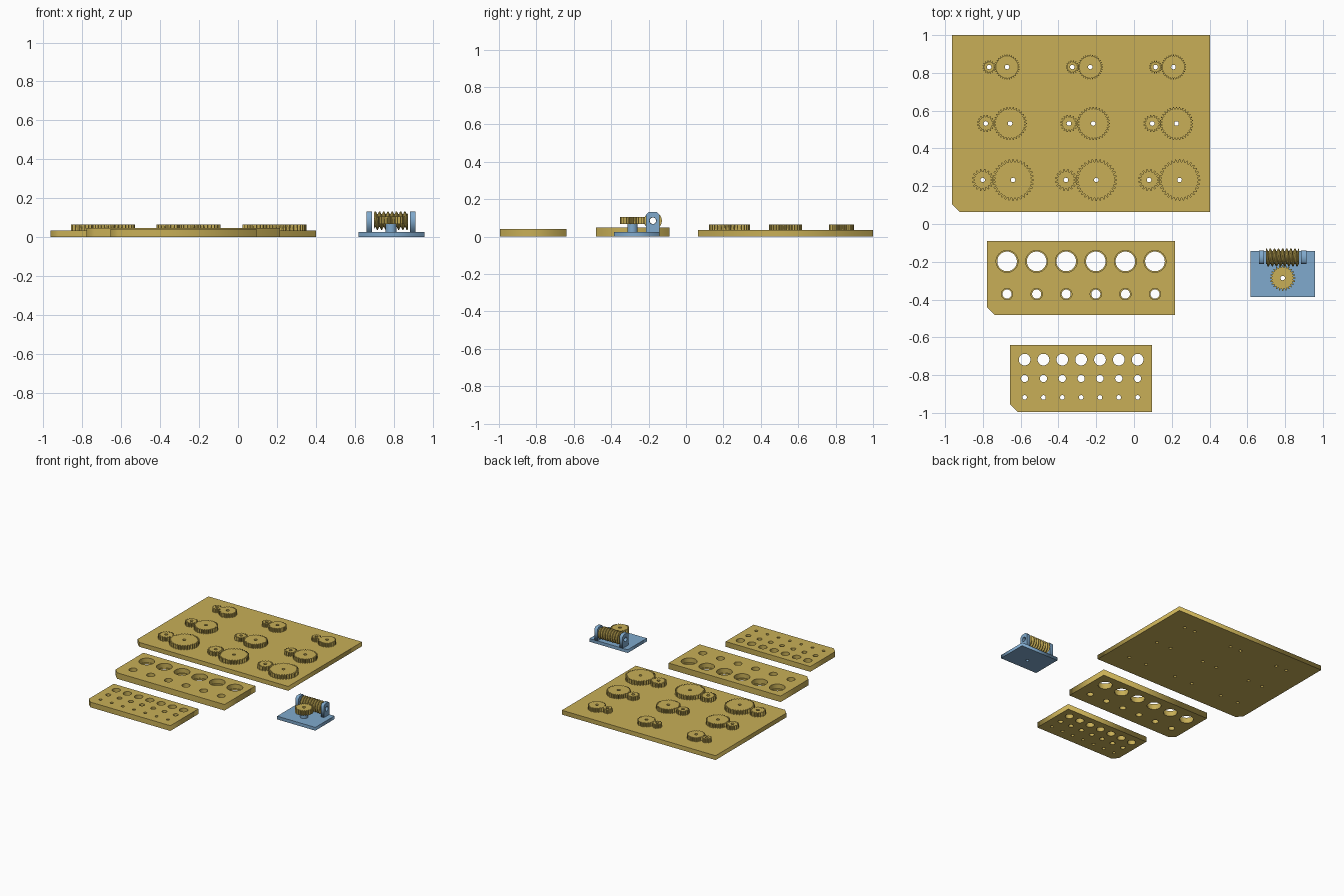
import bpy, bmesh, math
from mathutils import Matrix

if "Cube" in bpy.data.objects:
    bpy.data.objects.remove(bpy.data.objects["Cube"])

TAU = 2 * math.pi


def material(name, rgb):
    m = bpy.data.materials.new(name)
    m.diffuse_color = (*rgb, 1)
    m.use_nodes = True
    m.node_tree.nodes["Principled BSDF"].inputs["Base Color"].default_value = m.diffuse_color
    return m


GOLD = material("gold plastic", (0.58, 0.43, 0.095))
BLUE = material("blue plastic", (0.215, 0.40, 0.61))


def circle(x, y, r, n=32):
    return [(x + r * math.cos(TAU * i / n), y + r * math.sin(TAU * i / n)) for i in range(n)]


def plate_outline(x0, x1, y0, y1, c=0.04):
    return [(x0 + c, y0), (x1, y0), (x1, y1), (x0, y1), (x0, y0 + c)]


def gear_outline(x, y, m, teeth, phase=0.0):
    """Toothed outline from module and tooth count; phase is in tooth pitches."""
    rp = m * teeth / 2
    pts = []
    for i in range(teeth):
        for off, dr in ((-.36, -1.2), (-.25, 0), (-.13, 1), (.13, 1), (.25, 0), (.36, -1.2)):
            a = TAU * (i + off + phase) / teeth
            r = rp + dr * m
            pts.append((x + r * math.cos(a), y + r * math.sin(a)))
    return pts


def prism(name, loops, z0, z1, mat, matrix=Matrix()):
    """Extrude an outline with holes between two heights."""
    cu = bpy.data.curves.new(name, 'CURVE')
    cu.dimensions = '2D'
    cu.fill_mode = 'BOTH'
    cu.extrude = (z1 - z0) / 2
    for loop in loops:
        s = cu.splines.new('POLY')
        s.points.add(len(loop) - 1)
        for p, (x, y) in zip(s.points, loop):
            p.co = (x, y, 0, 1)
        s.use_cyclic_u = True
    ob = bpy.data.objects.new(name, cu)
    bpy.context.collection.objects.link(ob)
    bpy.ops.object.select_all(action='DESELECT')
    ob.select_set(True)
    bpy.context.view_layer.objects.active = ob
    bpy.ops.object.convert(target='MESH')
    ob = bpy.context.view_layer.objects.active
    bm = bmesh.new()
    bm.from_mesh(ob.data)
    bmesh.ops.remove_doubles(bm, verts=bm.verts, dist=1e-5)
    bmesh.ops.translate(bm, verts=bm.verts, vec=(0, 0, (z0 + z1) / 2))
    bmesh.ops.transform(bm, verts=bm.verts, matrix=matrix)
    bmesh.ops.recalc_face_normals(bm, faces=bm.faces)
    bm.to_mesh(ob.data)
    bm.free()
    ob.data.materials.clear()
    ob.data.materials.append(mat)
    return ob


# Gear plate: three rows of meshing pairs, each row with a larger module
PLATE_TOP, GEAR_TOP, BORE = 0.035, 0.066, 0.012
rows = [(0.831, 0.0039, -0.672, 0.095),
        (0.532, 0.0052, -0.656, 0.129),
        (0.233, 0.0065, -0.640, 0.161)]
bores = []
for y, m, x_first, dist in rows:
    for col in range(3):
        x = x_first + 0.4405 * col
        for name, gx, teeth, phase in (("large_gear", x, 32, 0), ("small_gear", x - dist, 16, 0.5)):
            bore = circle(gx, y, BORE, 20)
            bores.append(bore)
            prism(name, [gear_outline(gx, y, m, teeth, phase), bore], PLATE_TOP, GEAR_TOP, GOLD)
prism("gear_plate", [plate_outline(-0.963, 0.402, 0.063, 1.0)] + bores, 0, PLATE_TOP, GOLD)

# Bearing plate: stepped pockets over narrower through holes
seats = [(-0.672 + 0.1566 * i, y, r) for i in range(6) for y, r in ((-0.198, 0.058), (-0.371, 0.030))]
bearing_plate = prism("bearing_plate", [plate_outline(-0.778, 0.217, -0.481, -0.089)]
                      + [circle(x, y, r - 0.006, 40) for x, y, r in seats], 0, 0.048, GOLD)
cutter = prism("pocket_cutter", [circle(x, y, r, 40) for x, y, r in seats], 0.012, 0.08, GOLD)
cutter.hide_render = True
mod = bearing_plate.modifiers.new("pockets", 'BOOLEAN')
mod.operation = 'DIFFERENCE'
mod.solver = 'EXACT'
mod.object = cutter
bpy.context.view_layer.objects.active = bearing_plate
bpy.ops.object.modifier_apply(modifier=mod.name)
bpy.data.objects.remove(cutter)

# Hole plate: three rows of plain holes
prism("hole_plate", [plate_outline(-0.656, 0.096, -0.995, -0.640)]
      + [circle(-0.579 + 0.0997 * i, y, r) for i in range(7)
         for y, r in ((-0.718, 0.031), (-0.818, 0.019), (-0.918, 0.012))], 0, 0.042, GOLD)

# Worm stand: base, wheel post and two bearing cheeks
WX, WY = 0.787, -0.286
AXIS_Y, AXIS_Z = -0.177, 0.085
wheel_bore = circle(WX, WY, BORE, 20)
prism("stand_base", [[(0.618, -0.386), (0.957, -0.386), (0.957, -0.143), (0.618, -0.143)],
                     wheel_bore], 0, 0.026, BLUE)
prism("wheel_post", [circle(WX, WY, 0.028), wheel_bore], 0.026, 0.067, BLUE)
SIDEWAYS = Matrix(((0, 0, 1, 0), (1, 0, 0, 0), (0, 1, 0, 0), (0, 0, 0, 1)))
ya, yb, zt, c = AXIS_Y - 0.036, AXIS_Y + 0.036, 0.131, 0.014
cheek = [(ya, 0.026), (yb, 0.026), (yb, zt - c), (yb - c, zt), (ya + c, zt), (ya, zt - c)]
for x0 in (0.661, 0.885):
    prism("bearing_cheek", [cheek, circle(AXIS_Y, AXIS_Z, 0.018)], x0, x0 + 0.027, BLUE, SIDEWAYS)

# Worm wheel
prism("worm_wheel", [gear_outline(WX, WY, 0.0052, 24), wheel_bore], 0.067, 0.105, GOLD)

# Worm: helical thread around a hollow core
X0, X1, TURNS, STEPS, SIDES = 0.700, 0.874, 8, 16, 32
R_ROOT, R_TIP, R_BORE = 0.034, 0.048, 0.017
bm = bmesh.new()


def ring(x, radius):
    return [bm.verts.new((x, AXIS_Y + radius(a / SIDES) * math.cos(TAU * a / SIDES),
                          AXIS_Z + radius(a / SIDES) * math.sin(TAU * a / SIDES)))
            for a in range(SIDES)]


def thread(t):
    """Radius of a trapezoid thread at a phase given in turns."""
    d = abs((t % 1) - 0.5) * 2
    return R_ROOT + (R_TIP - R_ROOT) * min(1, max(0, (d - 0.22) / 0.56))


rings = [ring(X0, lambda a: R_BORE)]
for j in range(TURNS * STEPS + 1):
    rings.append(ring(X0 + (X1 - X0) * j / (TURNS * STEPS), lambda a: thread(j / STEPS - a)))
rings.append(ring(X1, lambda a: R_BORE))
for r0, r1 in zip(rings, rings[1:] + rings[:1]):
    for a in range(SIDES):
        b = (a + 1) % SIDES
        bm.faces.new((r0[a], r0[b], r1[b], r1[a]))
bmesh.ops.recalc_face_normals(bm, faces=bm.faces)
mesh = bpy.data.meshes.new("worm")
bm.to_mesh(mesh)
bm.free()
mesh.materials.append(GOLD)
bpy.context.collection.objects.link(bpy.data.objects.new("worm", mesh))
